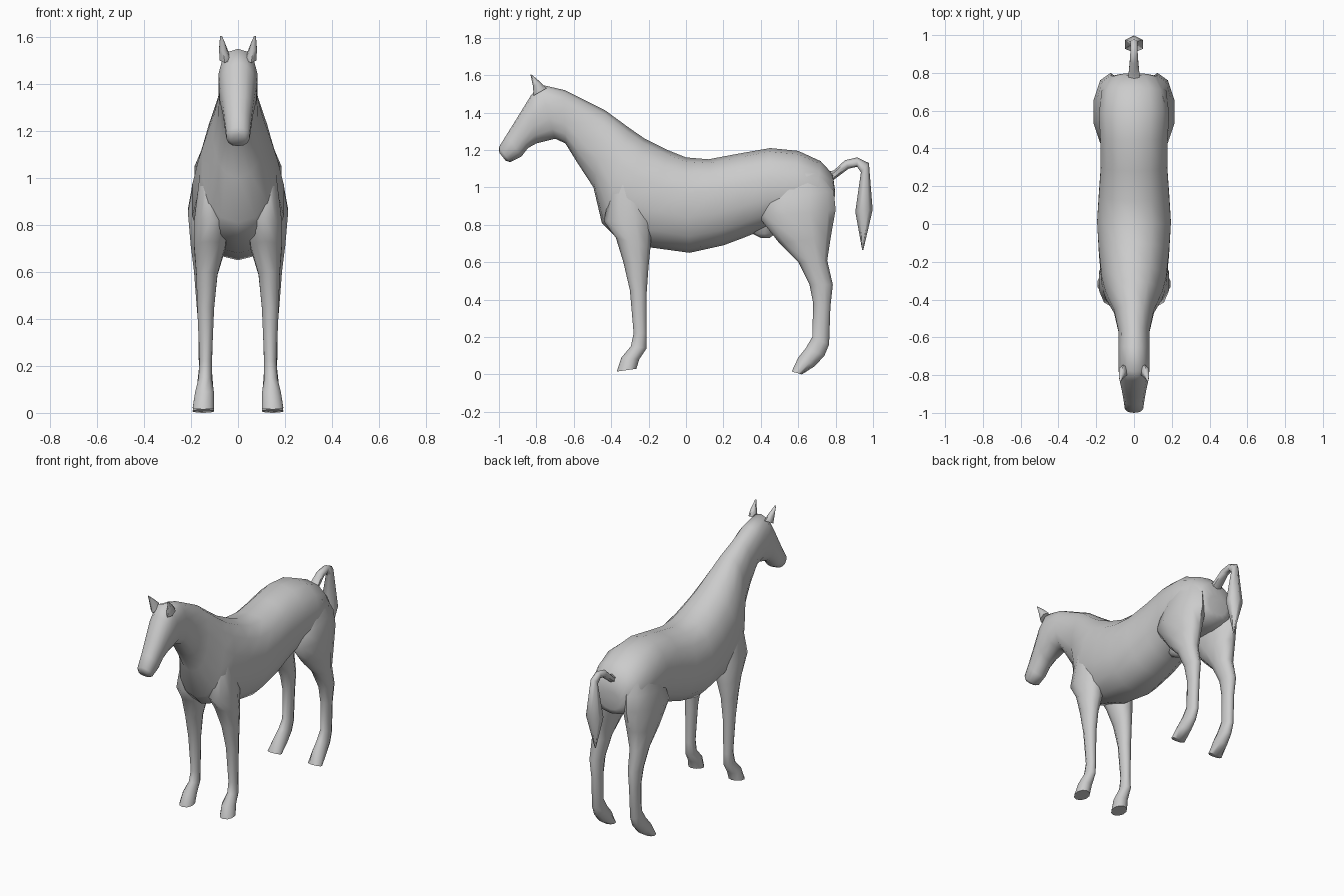
import bpy, bmesh, math

coat = bpy.data.materials.new("grey_coat")
coat.diffuse_color = (0.6, 0.6, 0.6, 1)


def loft(name, rings, n=12, square=1.0, mirror=False):
    """Skin oval rings given as (y1, z1, y2, z2, x_min, x_max)."""
    bm = bmesh.new()
    loops = []
    for y1, z1, y2, z2, xa, xb in rings:
        loop = []
        for i in range(n):
            t = 2 * math.pi * i / n
            c, s = math.cos(t), math.sin(t)
            c = math.copysign(abs(c) ** square, c)
            s = math.copysign(abs(s) ** square, s)
            loop.append(bm.verts.new(((xa + xb) / 2 + s * (xb - xa) / 2,
                                      (y1 + y2) / 2 + c * (y1 - y2) / 2,
                                      (z1 + z2) / 2 + c * (z1 - z2) / 2)))
        loops.append(loop)
    for a, b in zip(loops, loops[1:]):
        for i in range(n):
            j = (i + 1) % n
            bm.faces.new((a[i], a[j], b[j], b[i]))
    bm.faces.new(loops[0])
    bm.faces.new(loops[-1][::-1])
    bmesh.ops.recalc_face_normals(bm, faces=bm.faces)
    me = bpy.data.meshes.new(name)
    bm.to_mesh(me)
    bm.free()
    me.materials.append(coat)
    ob = bpy.data.objects.new(name, me)
    bpy.context.collection.objects.link(ob)
    bpy.ops.object.select_all(action='DESELECT')
    ob.select_set(True)
    bpy.context.view_layer.objects.active = ob
    bpy.ops.object.shade_smooth_by_angle(angle=math.radians(65))
    if mirror:
        mod = ob.modifiers.new("mirror", 'MIRROR')
        mod.use_mirror_merge = False
    return ob


def centred(rings):
    return [r[:4] + (-r[4], r[4]) for r in rings]


# Trunk, neck and head: top point, bottom point, half width
loft("body", centred([
    (.797, .98, .79, .86, .07),
    (.785, 1.07, .78, .83, .13),
    (.72, 1.14, .68, .80, .175),
    (.60, 1.195, .55, .80, .19),
    (.45, 1.21, .43, .78, .182),
    (.28, 1.18, .32, .735, .18),
    (.12, 1.15, .20, .69, .19),
    (0, 1.16, .02, .65, .20),
    (-.10, 1.20, -.20, .68, .19),
    (-.22, 1.26, -.38, .74, .175),
    (-.30, 1.315, -.45, .81, .155),
    (-.43, 1.41, -.495, 1.0, .108),
    (-.55, 1.47, -.58, 1.13, .085),
    (-.65, 1.52, -.645, 1.235, .083),
    (-.78, 1.55, -.70, 1.26, .085),
    (-.83, 1.49, -.80, 1.235, .08),
    (-.91, 1.36, -.845, 1.21, .065),
    (-.96, 1.28, -.88, 1.165, .057),
    (-1.0, 1.215, -.94, 1.135, .05),
    (-.998, 1.185, -.965, 1.143, .035),
]), n=14, square=.9)

# Legs: front point, back point, inner and outer x
loft("front_legs", [
    (-.40, 1.00, -.22, 1.04, .07, .165),
    (-.44, .82, -.18, .82, .04, .19),
    (-.375, .73, -.19, .68, .05, .19),
    (-.335, .60, -.20, .58, .085, .18),
    (-.30, .45, -.21, .44, .10, .175),
    (-.28, .22, -.21, .22, .11, .165),
    (-.295, .15, -.21, .14, .11, .17),
    (-.345, .09, -.25, .08, .10, .185),
    (-.37, .015, -.265, .03, .10, .195),
], n=10, mirror=True)

loft("hind_legs", [
    (.47, 1.06, .73, 1.08, .06, .165),
    (.42, .93, .79, .98, .04, .20),
    (.39, .84, .80, .88, .03, .218),
    (.50, .70, .775, .74, .06, .205),
    (.60, .60, .755, .61, .085, .19),
    (.66, .48, .785, .48, .10, .18),
    (.68, .38, .772, .36, .105, .17),
    (.675, .20, .765, .16, .11, .168),
    (.64, .14, .74, .10, .105, .175),
    (.60, .09, .69, .045, .10, .185),
    (.565, .015, .62, 0, .10, .195),
], n=10, mirror=True)

# Small bump under the belly
loft("belly_bump", centred([
    (.33, .79, .52, .82, .06),
    (.36, .75, .48, .755, .045),
    (.40, .73, .445, .728, .018),
]), n=8)

# Arched tail: outer point, inner point, half width
loft("tail", centred([
    (.74, 1.08, .76, 1.02, .035),
    (.79, 1.09, .79, 1.04, .034),
    (.85, 1.145, .87, 1.10, .026),
    (.915, 1.16, .915, 1.11, .022),
    (.978, 1.13, .935, 1.08, .022),
    (.998, .88, .905, .87, .055),
    (.948, .665, .942, .665, .004),
]), n=6)

# Pointed ears
loft("ears", [
    (-.815, 1.49, -.745, 1.53, .03, .082),
    (-.818, 1.54, -.775, 1.56, .045, .083),
    (-.832, 1.605, -.826, 1.603, .067, .077),
], n=6, mirror=True)
